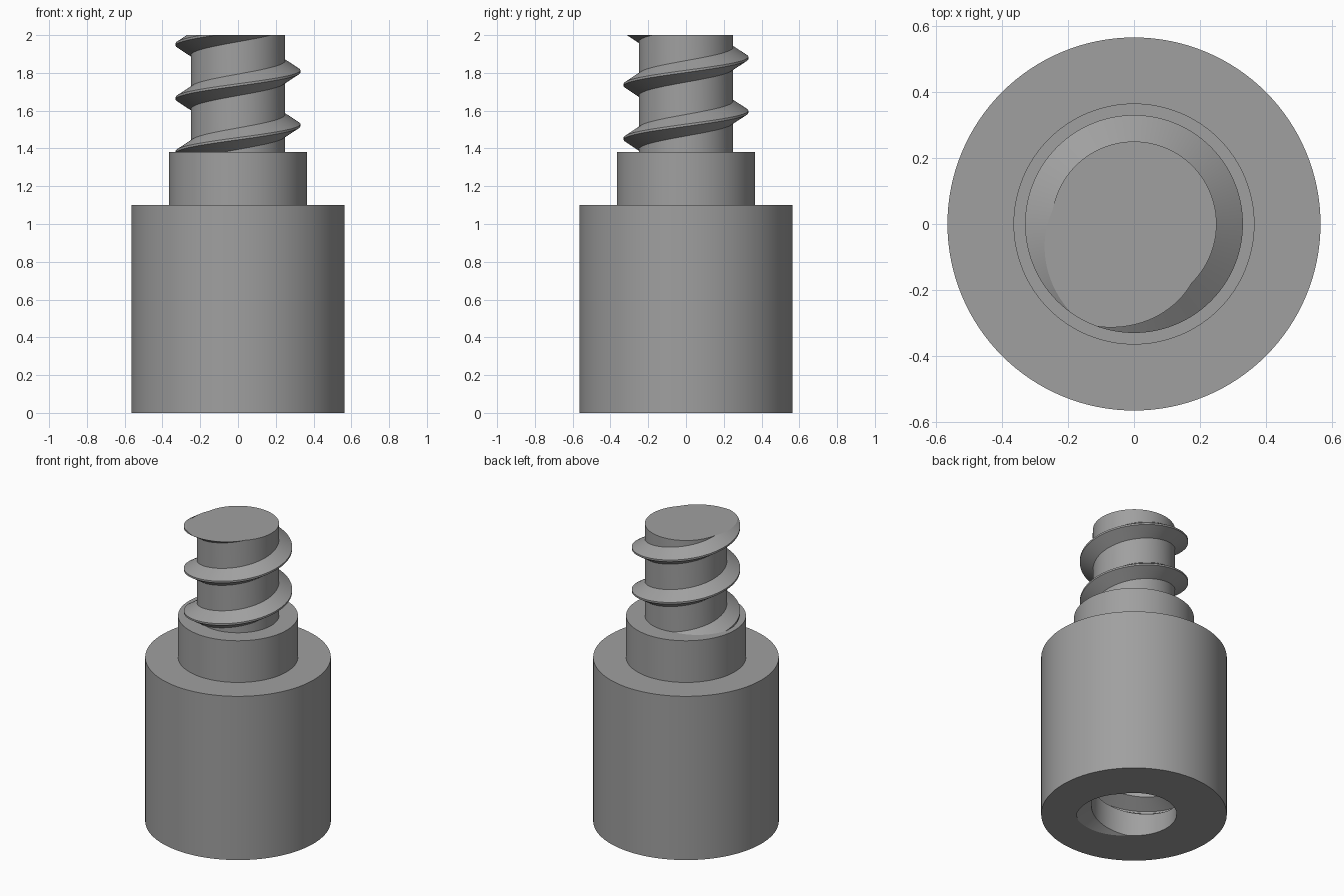
import bpy, bmesh, math
from mathutils import Vector

if "Cube" in bpy.data.objects:
    bpy.data.objects.remove(bpy.data.objects["Cube"])

PITCH = 0.285
STEPS = 96

grey = bpy.data.materials.new("grey_metal")
grey.diffuse_color = (0.35, 0.35, 0.35, 1)
grey.use_nodes = True
grey.node_tree.nodes["Principled BSDF"].inputs["Base Color"].default_value = grey.diffuse_color


def finish(name, bm):
    bmesh.ops.recalc_face_normals(bm, faces=bm.faces[:])
    mesh = bpy.data.meshes.new(name)
    bm.to_mesh(mesh)
    bm.free()
    mesh.materials.append(grey)
    obj = bpy.data.objects.new(name, mesh)
    bpy.context.collection.objects.link(obj)
    return obj


def cylinder(name, radius, low, high):
    bm = bmesh.new()
    bmesh.ops.create_cone(bm, cap_ends=True, segments=128, radius1=radius,
                          radius2=radius, depth=high - low)
    bmesh.ops.translate(bm, verts=bm.verts[:], vec=(0, 0, (low + high) / 2))
    return finish(name, bm)


def threaded_rod(name, root, crest, half, crest_z, low, high):
    """Right-handed threaded rod; crest_z is a crest height on the +x side."""
    profile = [(root, -PITCH / 2), (root, -half), (crest, -0.006),
               (crest, 0.006), (root, half), (root, PITCH / 2)]
    first = math.floor((low - crest_z) / PITCH) - 2
    last = math.ceil((high - crest_z) / PITCH) + 2
    bm = bmesh.new()
    previous = None
    for i in range(first * STEPS, last * STEPS + 1):
        a = 2 * math.pi * i / STEPS
        z = crest_z + PITCH * i / STEPS
        row = [bm.verts.new((r * math.cos(a), r * math.sin(a), z + dz))
               for r, dz in profile]
        if previous:
            for k in range(len(row) - 1):
                bm.faces.new((previous[k], row[k], row[k + 1], previous[k + 1]))
        previous = row
    bmesh.ops.remove_doubles(bm, verts=bm.verts[:], dist=1e-5)
    # trim both ends flat and cap them
    for z, direction in ((low, -1), (high, 1)):
        geom = bm.verts[:] + bm.edges[:] + bm.faces[:]
        bmesh.ops.bisect_plane(bm, geom=geom, dist=1e-6,
                               plane_co=Vector((0, 0, z)),
                               plane_no=Vector((0, 0, direction)),
                               clear_outer=True)
    open_edges = [e for e in bm.edges if e.is_boundary]
    bmesh.ops.holes_fill(bm, edges=open_edges, sides=0)
    return finish(name, bm)


# main body, collar and screw
body = cylinder("body", 0.565, 0, 1.1)
collar = cylinder("collar", 0.365, 1.1, 1.38)
screw = threaded_rod("screw", 0.25, 0.33, 0.057, 1.523, 1.37, 2.0)

# threaded socket in the underside
cutter = threaded_rod("socket_cutter", 0.26, 0.348, 0.06, PITCH / 8, -0.05, 0.65)
cutter.hide_render = True
cut = body.modifiers.new("socket", 'BOOLEAN')
cut.operation = 'DIFFERENCE'
cut.solver = 'EXACT'
cut.object = cutter
bpy.context.view_layer.objects.active = body
body.select_set(True)
bpy.ops.object.modifier_apply(modifier=cut.name)
bpy.data.objects.remove(cutter)

# smooth round walls with crisp edges
for obj in (body, collar, screw):
    bpy.ops.object.select_all(action='DESELECT')
    obj.select_set(True)
    bpy.context.view_layer.objects.active = obj
    bpy.ops.object.shade_smooth_by_angle(angle=math.radians(30))
